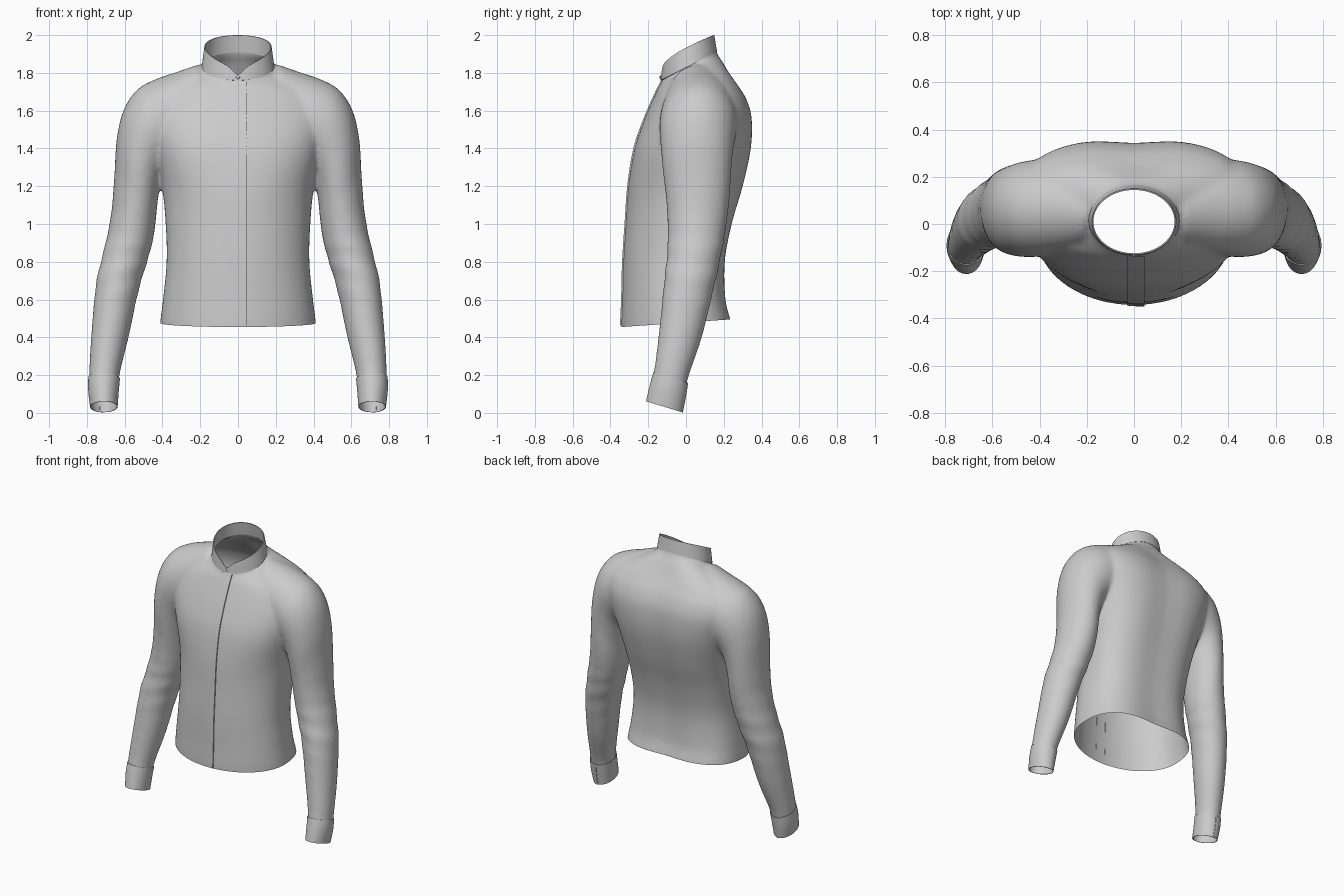
import bpy, bmesh
from math import sin, cos, pi, exp, copysign
from mathutils import Vector
from mathutils.bvhtree import BVHTree

cube = bpy.data.objects.get("Cube")
if cube:
    bpy.data.objects.remove(cube)

fabric = bpy.data.materials.new("light grey fabric")
fabric.use_nodes = True
GREY = (0.6, 0.6, 0.6, 1)
fabric.diffuse_color = GREY
fabric.node_tree.nodes["Principled BSDF"].inputs["Base Color"].default_value = GREY
SIDES = 64


def resample(rows, steps=6):
    """Smooth curve through rows of numbers."""
    out = []
    for i in range(len(rows) - 1):
        a, b, c, d = (rows[max(0, min(len(rows) - 1, i + k))] for k in (-1, 0, 1, 2))
        for s in range(steps):
            t = s / steps
            out.append([q + 0.5 * t * (r - p + t * (2 * p - 5 * q + 4 * r - u + t * (3 * (q - r) + u - p)))
                        for p, q, r, u in zip(a, b, c, d)])
    return out + [list(rows[-1])]


def loft(bm, rings, closed=True):
    """Skin rings of points; closed lofts are capped solids."""
    vs = [[bm.verts.new(p) for p in ring] for ring in rings]
    n = len(vs[0])
    for lo, hi in zip(vs, vs[1:]):
        for i in range(n if closed else n - 1):
            j = (i + 1) % n
            bm.faces.new((lo[i], lo[j], hi[j], hi[i]))
    if closed:
        bm.faces.new(vs[0][::-1])
        bm.faces.new(vs[-1])


def make_object(name, bm):
    bmesh.ops.recalc_face_normals(bm, faces=bm.faces[:])
    me = bpy.data.meshes.new(name)
    bm.to_mesh(me)
    bm.free()
    me.materials.append(fabric)
    obj = bpy.data.objects.new(name, me)
    bpy.context.collection.objects.link(obj)
    bpy.ops.object.select_all(action='DESELECT')
    bpy.context.view_layer.objects.active = obj
    obj.select_set(True)
    return obj


def apply_modifier(obj, kind, **settings):
    mod = obj.modifiers.new(kind.lower(), kind)
    for key, value in settings.items():
        setattr(mod, key, value)
    bpy.ops.object.modifier_apply(modifier=mod.name)


def torso_ring(row):
    zf, zb, hw, yf, yb = row
    mid, half = (yf + yb) / 2, (yb - yf) / 2
    wide = max(0, min(1, (hw - 0.2) / 0.2))
    # the chest is squarer than the waist
    chest = 0.45 * exp(-((zf - 1.4) / 0.2) ** 2)
    ring = []
    for i in range(SIDES):
        c, s = cos(2 * pi * i / SIDES), sin(2 * pi * i / SIDES)
        n = 2 + wide * (0.7 if s > 0 else chest)
        x = hw * copysign(abs(c) ** (2 / n), c)
        y = copysign(abs(s) ** (2 / n), s)
        z = zf + (zb - zf) * (1 + y) / 2
        # spine groove between the shoulder blades
        groove = 0.018 * wide * exp(-(x / 0.14) ** 2) if s > 0 else 0
        ring.append((x, mid + half * y - groove, z))
    return ring


def sleeve_ring(row, side, start=0.0, turns=1.0, grow=0.0, closed=True):
    xo, zo, xi, zi, yf, yb = row
    mid, half = (yf + yb) / 2, (yb - yf) / 2
    tilt = 0.3 * max(0, min(1, (0.9 - (zo + zi) / 2) / 0.6))
    ring = []
    for i in range(SIDES if closed else SIDES + 1):
        t = turns * i / SIDES
        a = start + 2 * pi * t
        # soft folds around the elbow
        fold = 0.018 * exp(-((zo - 0.8) / 0.2) ** 2) * sin(42 * zo + 3 * cos(a))
        k = 1 + grow * t + (fold if closed else 0)
        c, s = k * cos(a), k * sin(a)
        ring.append((side * ((xo + xi) / 2 + c * (xo - xi) / 2), mid + s * half,
                     (zo + zi) / 2 + c * (zo - zi) / 2 - tilt * s * half))
    return ring


# Torso: front z, back z, half width, front y, back y
TORSO = [(.30, .30, .42, -.34, .28), (.47, .48, .412, -.343, .25), (.6, .6, .397, -.338, .222),
         (.8, .8, .378, -.333, .218), (1, 1, .383, -.32, .255), (1.2, 1.2, .403, -.305, .313),
         (1.4, 1.4, .45, -.272, .355), (1.54, 1.56, .495, -.225, .358), (1.63, 1.66, .49, -.188, .33),
         (1.68, 1.73, .45, -.165, .288), (1.715, 1.79, .37, -.15, .247), (1.74, 1.85, .27, -.136, .205),
         (1.77, 1.91, .185, -.125, .162), (1.86, 2.0, .175, -.122, .152)]
# Sleeve: outer x, z, inner x, z, front y, back y
SLEEVE = [(.21, 1.845, .25, 1.46, -.1, .2), (.33, 1.803, .32, 1.38, -.125, .26),
          (.44, 1.765, .37, 1.32, -.138, .272), (.535, 1.71, .392, 1.28, -.14, .265),
          (.605, 1.605, .407, 1.23, -.134, .252), (.642, 1.45, .424, 1.13, -.123, .24),
          (.655, 1.25, .436, 1.01, -.105, .23), (.672, 1.05, .451, .91, -.097, .211),
          (.706, .88, .481, .8, -.1, .186), (.749, .7, .528, .64, -.117, .146),
          (.774, .45, .577, .41, -.14, .085), (.788, .21, .627, .2, -.168, .01),
          (.788, .06, .635, .06, -.2, -.01)]

# Shirt body: torso and sleeves fused into one cloth surface
bm = bmesh.new()
loft(bm, [torso_ring(r) for r in resample(TORSO)])
for side in (1, -1):
    loft(bm, [sleeve_ring(r, side) for r in resample(SLEEVE)])
shirt = make_object("shirt_body", bm)
apply_modifier(shirt, 'REMESH', mode='VOXEL', voxel_size=0.011, use_smooth_shade=True)
apply_modifier(shirt, 'SMOOTH', factor=0.5, iterations=16)

# Cut the hem, neck and sleeve ends open
bm = bmesh.new()
bm.from_mesh(shirt.data)


def cut_open(test, point, normal):
    faces = [f for f in bm.faces if test(f.calc_center_median())]
    geom = {e for f in faces for e in f.edges} | {v for f in faces for v in f.verts}
    bmesh.ops.bisect_plane(bm, geom=faces + list(geom), plane_co=point,
                           plane_no=Vector(normal).normalized(), clear_outer=True)


cut_open(lambda c: abs(c.x) < 0.48 and c.z < 0.6, (0, -.05, .475), (0, .07, -1))
cut_open(lambda c: abs(c.x) < 0.21 and c.z > 1.72, (0, 0, 1.832), (0, -.5, 1))
for side in (1, -1):
    cut_open(lambda c: c.x * side > 0.54 and c.z < 0.4, (0, -.08, .18), (0, -.3, -1))
bm.to_mesh(shirt.data)
tree = BVHTree.FromBMesh(bm)
bm.free()

# Front placket: thin strip laid on the chest
bm = bmesh.new()
rows = []
for i in range(61):
    z = 0.462 + (1.755 - 0.462) * i / 60
    row = []
    for x, lift in ((-.03, -.002), (-.03, .004), (.008, .006), (.045, .008), (.045, -.002)):
        hit = tree.ray_cast(Vector((x, -1, z)), Vector((0, 1, 0)), 1.0)[0]
        row.append((x, (hit.y if hit else -.13) - lift, z))
    rows.append(row)
loft(bm, rows, closed=False)
make_object("front_placket", bm)
bpy.ops.object.shade_smooth_by_angle(angle=0.6)

# Stand collar, dipping to a small notch at the front
bm = bmesh.new()
rings = []
for t in (0, .25, .5, .75, 1):
    ring = []
    for i in range(SIDES + 1):
        a = -pi / 2 + 2 * pi * i / SIDES
        c, s = cos(a), sin(a)
        x, y = c * (.192 - .014 * t), .015 - .005 * t + s * (.15 - .01 * t)
        low = 1.828 + 0.5 * y
        high = 1.82 + .18 * ((1 + s) / 2 + 1e-6) ** 0.6
        if s < 0:
            high -= .03 * exp(-(x / .035) ** 2)
        ring.append((x, y, low + (high - low) * t))
    rings.append(ring)
loft(bm, rings, closed=False)
bmesh.ops.remove_doubles(bm, verts=bm.verts[:], dist=1e-5)
collar = make_object("stand_collar", bm)
apply_modifier(collar, 'SOLIDIFY', thickness=0.006, offset=-1)
bpy.ops.object.shade_smooth_by_angle(angle=0.7)

# Collar button
bm = bmesh.new()
bmesh.ops.create_uvsphere(bm, u_segments=16, v_segments=8, radius=0.01)
bmesh.ops.scale(bm, vec=(1, .4, 1), verts=bm.verts[:])
bmesh.ops.translate(bm, vec=(0, -.136, 1.777), verts=bm.verts[:])
make_object("collar_button", bm)
bpy.ops.object.shade_smooth_by_angle(angle=0.7)

# Cuffs: wrapped bands whose ends overlap at the back
CUFF = [(.79, .19, .626, .18, -.172, .008), (.791, .12, .632, .115, -.19, -.003),
        (.781, .032, .638, .032, -.21, -.02)]
for side, name in ((1, "left_cuff"), (-1, "right_cuff")):
    bm = bmesh.new()
    loft(bm, [sleeve_ring(r, side, start=pi * 0.4, turns=1.06, grow=0.035, closed=False)
              for r in resample(CUFF, 3)], closed=False)
    cuff = make_object(name, bm)
    apply_modifier(cuff, 'SOLIDIFY', thickness=0.004, offset=-1)
    bpy.ops.object.shade_smooth_by_angle(angle=0.7)
